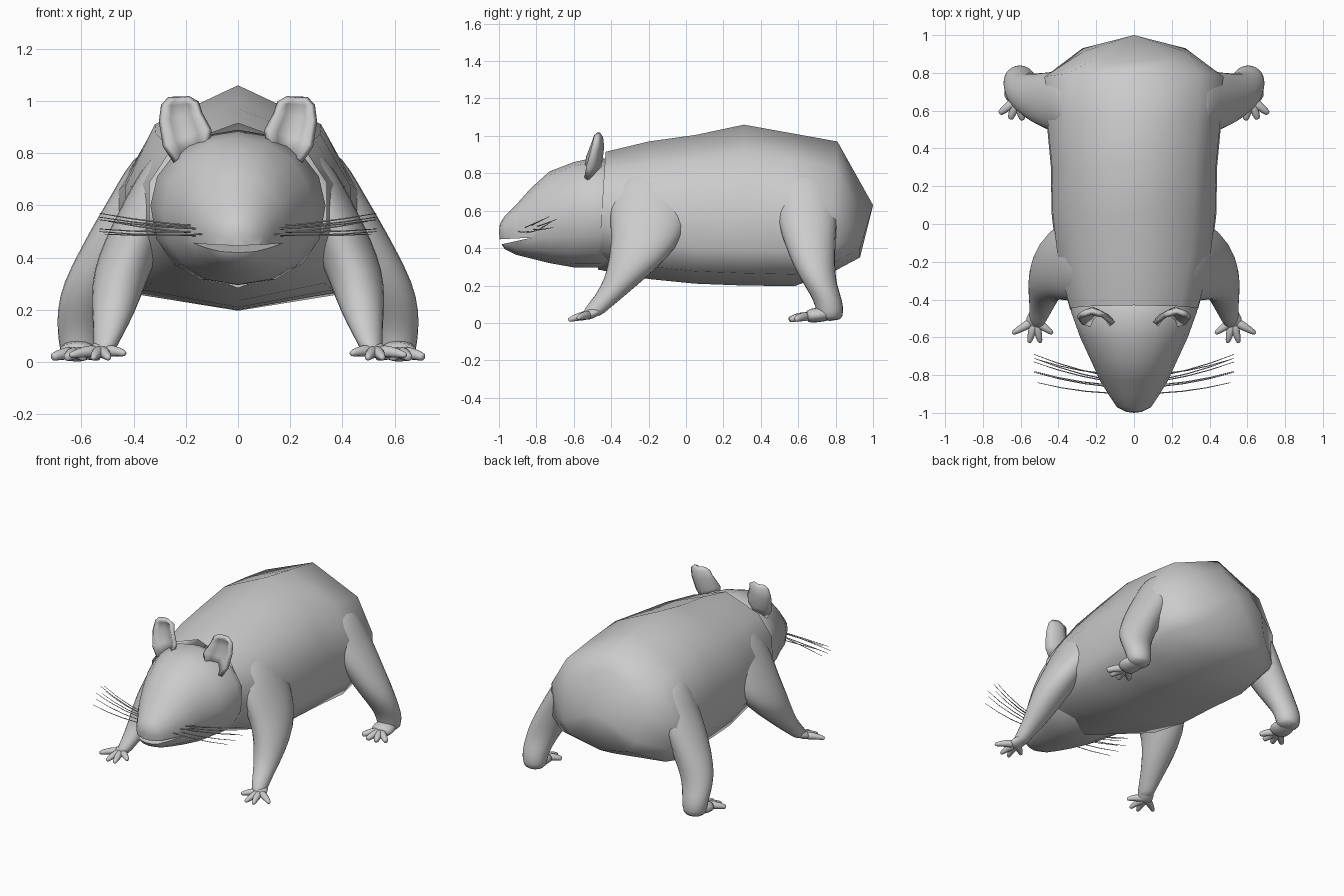
import bpy, bmesh
from math import sin, cos, radians, pi, copysign
from mathutils import Vector

if "Cube" in bpy.data.objects:
    bpy.data.objects.remove(bpy.data.objects["Cube"])


def loft(bm, rings, tip_b=None, cap_a=True):
    """Skin closed rings of points; the far end gets a fan to a tip or a flat cap."""
    vs = [[bm.verts.new(p) for p in r] for r in rings]
    n = len(vs[0])
    for a, b in zip(vs, vs[1:]):
        for i in range(n):
            j = (i + 1) % n
            bm.faces.new((a[i], a[j], b[j], b[i]))
    if cap_a:
        bm.faces.new(vs[0])
    if tip_b is None:
        bm.faces.new(vs[-1])
    else:
        t = bm.verts.new(tip_b)
        for i in range(n):
            bm.faces.new((vs[-1][i], vs[-1][(i + 1) % n], t))


def tube(bm, pts, radii, n=8, flat=1.0):
    """Tapered tube along a path, optionally flattened in height."""
    rings = []
    for i, p in enumerate(pts):
        t = Vector(pts[min(i + 1, len(pts) - 1)]) - Vector(pts[max(i - 1, 0)])
        side = t.cross(Vector((0, 0, 1))).normalized()
        up = side.cross(t).normalized() * flat
        rings.append([Vector(p) + radii[i] * (side * cos(2 * pi * k / n) + up * sin(2 * pi * k / n))
                      for k in range(n)])
    loft(bm, rings)


def section(yt, ym, yb, zt, zm, zb, hw, angles, low=1.0):
    """Symmetric body cross-section; y and z given at top, middle and bottom."""
    half = []
    for a in angles:
        c, s = cos(radians(a)), sin(radians(a))
        p = low if s < 0 else 1.0
        c, s = abs(c) ** p, copysign(abs(s) ** p, s)
        y = ym + abs(s) * ((yt if s > 0 else yb) - ym)
        z = zm + s * (zt - zm if s > 0 else zm - zb)
        half.append((hw * c, y, z))
    half[0], half[-1] = (0,) + half[0][1:], (0,) + half[-1][1:]
    return half + [(-x, y, z) for x, y, z in reversed(half[1:-1])]


def finish(bm, name, mirror=False, subsurf=0):
    bmesh.ops.recalc_face_normals(bm, faces=bm.faces)
    for f in bm.faces:
        f.smooth = True
    me = bpy.data.meshes.new(name)
    bm.to_mesh(me)
    bm.free()
    ob = bpy.data.objects.new(name, me)
    bpy.context.collection.objects.link(ob)
    if mirror:
        ob.modifiers.new("mirror", 'MIRROR').use_mirror_merge = False
    if subsurf:
        m = ob.modifiers.new("smooth", 'SUBSURF')
        m.levels = m.render_levels = subsurf
    return ob


# Body: coarse barrel, open at the neck, pointed at the rump
angles = (90, 45, 15, -15, -45, -90)
body_rows = [  # y top/mid/bottom, z top/mid/bottom, half-width, lower squareness
    (-.43, -.45, -.47, .915, .61, .285, .35, 1),
    (-.20, -.20, -.20, .97, .57, .235, .415, .65),
    (.05, .05, .05, 1.005, .56, .21, .445, .6),
    (.31, .31, .31, 1.06, .55, .20, .45, .6),
    (.56, .56, .58, 1.015, .53, .197, .475, .6),
    (.81, .77, .78, .97, .50, .27, .49, .65),
    (.86, .93, .93, .88, .56, .35, .28, .7)]
bm = bmesh.new()
loft(bm, [section(*r[:7], angles, r[7]) for r in body_rows], tip_b=(0, 1, .63), cap_a=False)
finish(bm, "body")

# Head: tapering snout
head_angles = [90 - 22.5 * i for i in range(9)]
head_rows = [
    (-.40, .86, .60, .31, .32),
    (-.46, .89, .60, .295, .335),
    (-.60, .86, .58, .297, .285),
    (-.73, .81, .56, .32, .225),
    (-.83, .72, .52, .345, .18),
    (-.91, .63, .495, .365, .13),
    (-.97, .57, .485, .395, .09),
    (-.995, .53, .488, .435, .04)]
bm = bmesh.new()
loft(bm, [section(y, y, y, zt, zm, zb, hw, head_angles, .9) for y, zt, zm, zb, hw in head_rows],
     tip_b=(0, -1, .49))
head = finish(bm, "head")

# Mouth: wedge cut out of the snout
bm = bmesh.new()
wedge = ((-.825, .456), (-1.1, .442), (-1.1, .395))
loft(bm, [[(x, y, z) for y, z in wedge] for x in (-.4, .4)])
cutter = finish(bm, "mouth_cutter")
cutter.hide_render = True
mod = head.modifiers.new("mouth", 'BOOLEAN')
mod.operation, mod.object, mod.solver = 'DIFFERENCE', cutter, 'EXACT'
bpy.context.view_layer.objects.active = head
head.select_set(True)
bpy.ops.object.modifier_apply(modifier="mouth")
bpy.data.objects.remove(cutter)
bpy.ops.object.shade_smooth_by_angle(angle=radians(50))

# Ears: cupped sheets with thickness
bm = bmesh.new()
ear_rows = [  # centre x, y, z, half-width x, half-width z, cup depth
    (.18, -.475, .80, .06, -.03, .06),
    (.195, -.46, .86, .085, -.03, .065),
    (.22, -.45, .94, .075, -.015, .05),
    (.222, -.455, .99, .065, -.005, .03),
    (.225, -.47, 1.010, .035, 0, .012)]
grid = []
for cx, cy, cz, wx, wz, d in ear_rows:
    grid.append([bm.verts.new((cx + wx * u, cy - d * abs(u) ** 1.6, cz + wz * u))
                 for u in (-1, -.6, 0, .6, 1)])
for a, b in zip(grid, grid[1:]):
    for i in range(4):
        bm.faces.new((a[i], a[i + 1], b[i + 1], b[i]))
ears = finish(bm, "ears", mirror=True)
sol = ears.modifiers.new("thickness", 'SOLIDIFY')
sol.thickness, sol.offset = .025, 0

# Whiskers: root and tip, bowed slightly
bm = bmesh.new()
whiskers = [((.13, -.895, .490), (.51, -.84, .490)),
            ((.14, -.86, .510), (.53, -.785, .545)),
            ((.15, -.85, .485), (.53, -.78, .500)),
            ((.15, -.83, .520), (.53, -.73, .570)),
            ((.16, -.82, .500), (.53, -.71, .510)),
            ((.16, -.80, .515), (.53, -.69, .555)),
            ((.17, -.79, .495), (.50, -.72, .540))]
for a, b in whiskers:
    a, b = Vector(a), Vector(b)
    pts = [a.lerp(b, t) + Vector((0, -.04 * t * (1 - t), -.02 * t * (1 - t))) for t in (0, .33, .67, 1)]
    tube(bm, pts, (.003, .003, .0025, .0015), n=4)
finish(bm, "whiskers", mirror=True)


def leg(name, rows, paw, toe_root, toe_tips, toe_radii):
    """Horizontal oval sections flaring into the body, a flat paw and spread toes."""
    bm = bmesh.new()
    n = 12
    loft(bm, [[(cx + rx * cos(2 * pi * k / n), cy + ry * sin(2 * pi * k / n), z) for k in range(n)]
              for cx, cy, z, rx, ry in rows])
    tube(bm, *paw, flat=.55)
    root = Vector(toe_root)
    for t in toe_tips:
        t = Vector(t)
        mid = root.lerp(t, .55) + Vector((0, 0, .008))
        tube(bm, [root, mid, t.lerp(mid, .15), t], toe_radii, n=6)
    finish(bm, name, mirror=True, subsurf=1)


# Front legs: reaching forward
leg("front_legs",
    [(.20, -.19, .85, .06, .13), (.235, -.19, .78, .11, .18), (.285, -.19, .69, .118, .22),
     (.335, -.195, .58, .125, .225), (.39, -.205, .47, .125, .20), (.445, -.25, .35, .114, .165),
     (.468, -.325, .24, .098, .112), (.487, -.41, .14, .07, .08),
     (.505, -.48, .075, .05, .07), (.515, -.51, .03, .042, .05)],
    ([(.50, -.45, .075), (.525, -.52, .045), (.53, -.545, .035)], (.045, .06, .045)),
    (.525, -.51, .042),
    [(.645, -.58, .025), (.555, -.63, .014), (.495, -.63, .014), (.43, -.58, .032)],
    (.034, .025, .016, .008))

# Hind legs: bent, heel on the ground
leg("hind_legs",
    [(.30, .62, .82, .07, .12), (.33, .63, .73, .11, .16), (.37, .64, .64, .12, .17),
     (.425, .65, .54, .125, .165), (.48, .66, .44, .125, .145),
     (.555, .685, .30, .122, .115), (.592, .72, .20, .104, .09), (.605, .76, .12, .09, .08),
     (.605, .77, .06, .082, .075), (.605, .77, .008, .07, .065)],
    ([(.605, .79, .045), (.615, .70, .045), (.62, .635, .032)], (.06, .085, .07)),
    (.618, .66, .035),
    [(.712, .585, .018), (.655, .555, .016), (.59, .55, .016), (.53, .585, .018)],
    (.034, .027, .02, .013))
